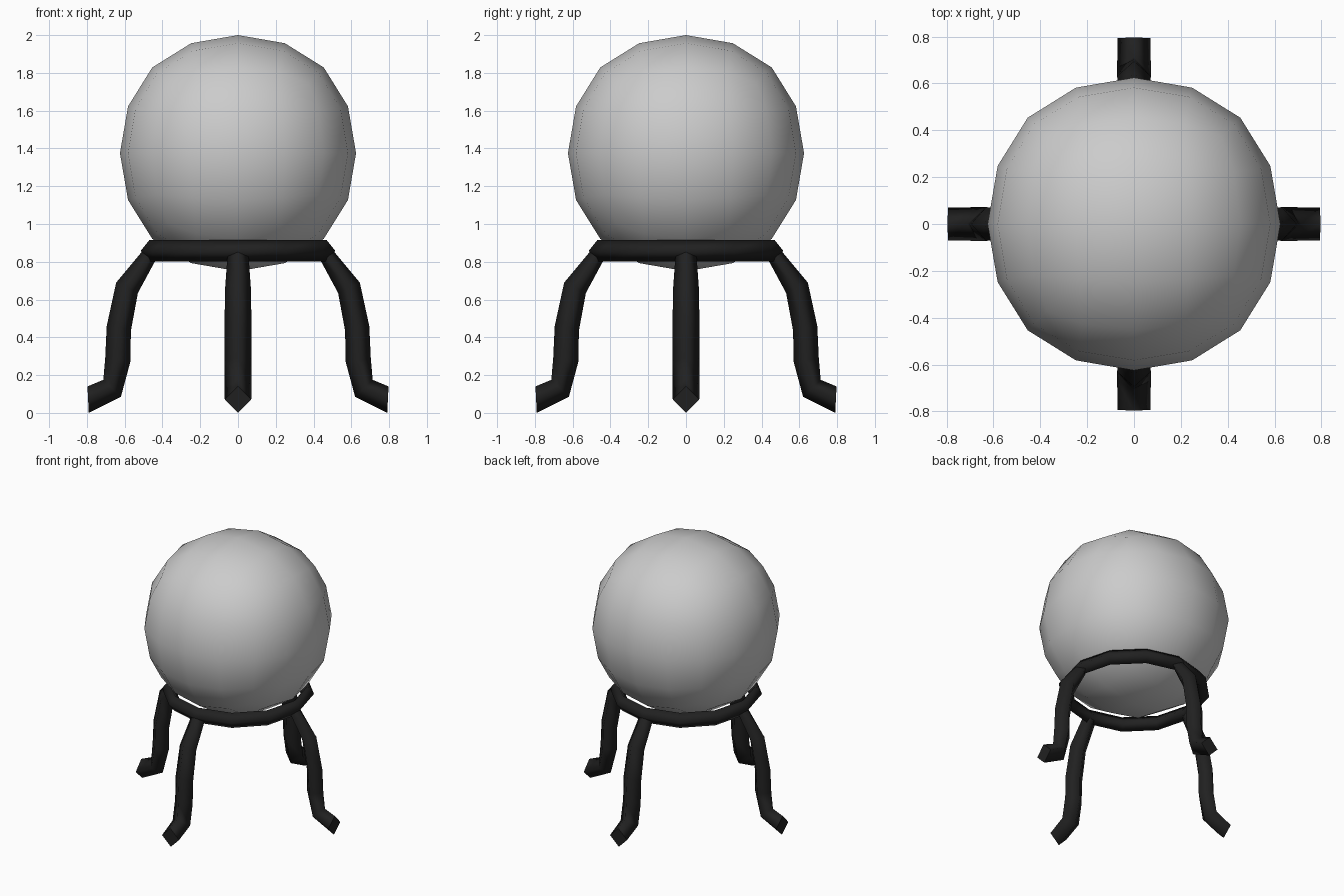
import bpy, bmesh, math
from mathutils import Vector, Matrix

if "Cube" in bpy.data.objects:
    bpy.data.objects.remove(bpy.data.objects["Cube"])

black = bpy.data.materials.new("black_metal")
black.diffuse_color = (0.015, 0.015, 0.015, 1)
black.use_nodes = True
black.node_tree.nodes["Principled BSDF"].inputs["Base Color"].default_value = black.diffuse_color


def tube(name, rows, closed=False):
    """Four-sided tube through rows of corner points."""
    bm = bmesh.new()
    loops = [[bm.verts.new(p) for p in row] for row in rows]
    pairs = list(zip(loops, loops[1:]))
    if closed:
        pairs.append((loops[-1], loops[0]))
    for a, b in pairs:
        for i in range(4):
            j = (i + 1) % 4
            bm.faces.new((a[i], a[j], b[j], b[i])).smooth = True
    if not closed:
        for cap in (loops[0], loops[-1]):
            for e in bm.faces.new(cap).edges:
                e.smooth = False
    bmesh.ops.recalc_face_normals(bm, faces=bm.faces)
    mesh = bpy.data.meshes.new(name)
    bm.to_mesh(mesh)
    bm.free()
    mesh.materials.append(black)
    obj = bpy.data.objects.new(name, mesh)
    bpy.context.collection.objects.link(obj)
    return obj


# Globe: subdivided cube with smooth shading (radius becomes 0.625)
bpy.ops.mesh.primitive_cube_add(size=1.489, location=(0, 0, 1.375))
globe = bpy.context.object
globe.name = "globe"
sub = globe.modifiers.new("round", 'SUBSURF')
sub.levels = sub.render_levels = 2
bpy.ops.object.shade_smooth()

# Support ring: twelve segments with a diamond section
R, rx, rz, z = 0.47, 0.045, 0.056, 0.858
rows = []
for k in range(12):
    a = math.tau * k / 12
    d = Vector((math.cos(a), math.sin(a), 0))
    rows.append([d * (R + u * rx) + Vector((0, 0, z + v * rz))
                 for u, v in ((1, 0), (0, 1), (-1, 0), (0, -1))])
tube("support_ring", rows, closed=True)

# Legs: outer x, z, inner x, z and half width down the bent path
profile = [
    (0.495, 0.87, 0.43, 0.82, 0.055),
    (0.645, 0.69, 0.53, 0.635, 0.068),
    (0.695, 0.46, 0.567, 0.435, 0.072),
    (0.703, 0.29, 0.57, 0.27, 0.072),
    (0.713, 0.175, 0.62, 0.085, 0.072),
    (0.797, 0.14, 0.79, 0.0, 0.07),
]
leg_rows = [[Vector((ox, 0, oz)), Vector(((ox + ix) / 2, w, (oz + iz) / 2)),
             Vector((ix, 0, iz)), Vector(((ox + ix) / 2, -w, (oz + iz) / 2))]
            for ox, oz, ix, iz, w in profile]
for k, side in enumerate(("right", "back", "left", "front")):
    turn = Matrix.Rotation(k * math.pi / 2, 3, 'Z')
    tube(side + "_leg", [[turn @ p for p in row] for row in leg_rows])
